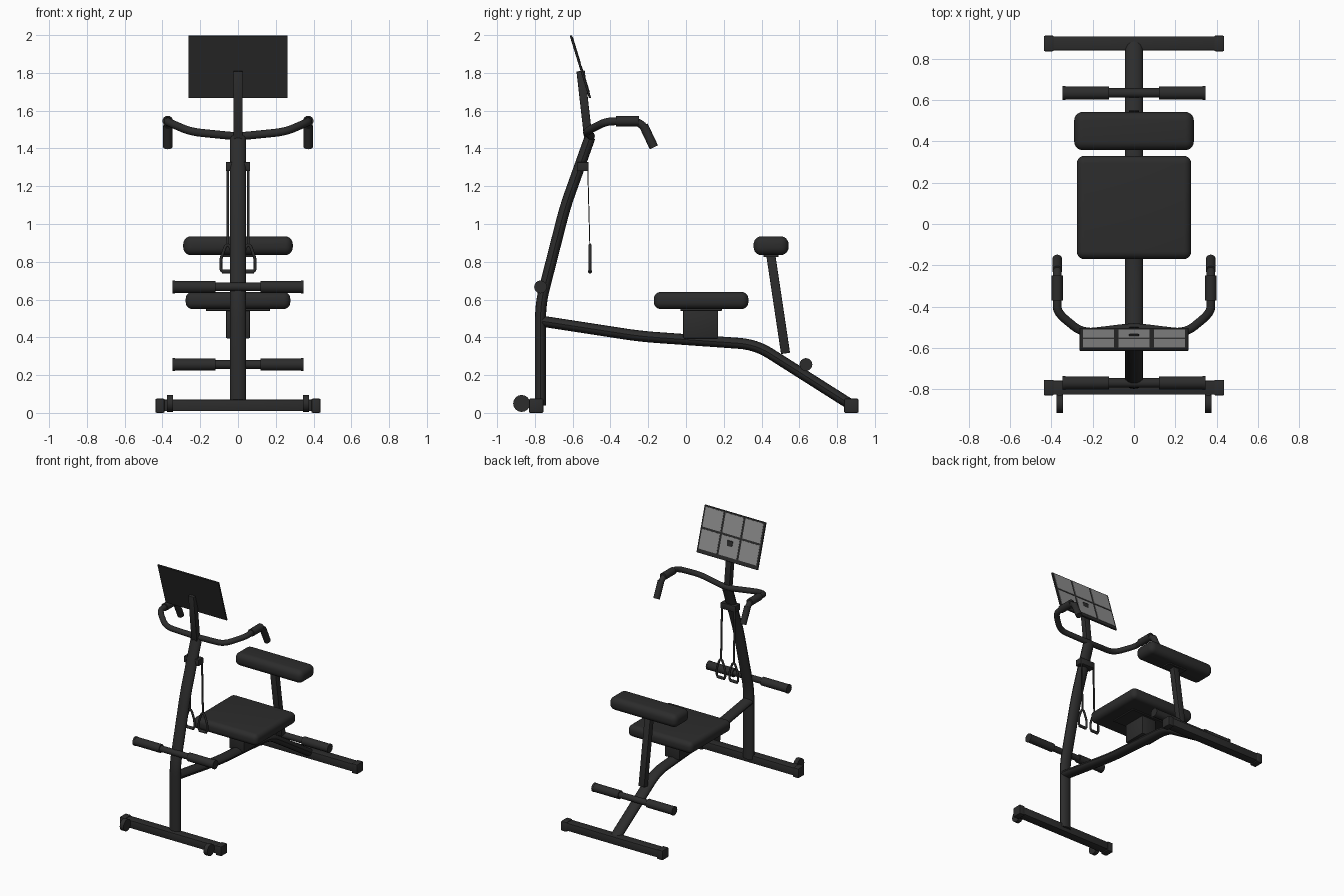
import bpy, bmesh
from mathutils import Vector, Matrix

if "Cube" in bpy.data.objects:
    bpy.data.objects.remove(bpy.data.objects["Cube"])


def material(name, v):
    m = bpy.data.materials.new(name)
    m.diffuse_color = (v, v, v, 1)
    m.use_nodes = True
    m.node_tree.nodes["Principled BSDF"].inputs["Base Color"].default_value = m.diffuse_color
    return m


BLACK = material("matte black", 0.025)
GREY = material("panel grey", 0.27)


def add(name, mesh, mat=BLACK):
    mesh.materials.clear()
    mesh.materials.append(mat)
    ob = bpy.data.objects.new(name, mesh)
    bpy.context.collection.objects.link(ob)
    return ob


def beam(name, p, q, w, d, bevel=0.004, seg=2, mat=BLACK):
    """Bevelled box running from p to q, w wide in x and d deep."""
    p, q = Vector(p), Vector(q)
    axis = q - p
    rot = Vector((0, 0, 1)).rotation_difference(axis).to_matrix().to_4x4()
    bm = bmesh.new()
    bmesh.ops.create_cube(bm, size=1, matrix=Matrix.Diagonal((w, d, axis.length, 1)))
    if bevel:
        bmesh.ops.bevel(bm, geom=bm.edges[:], offset=bevel, segments=seg,
                        profile=0.5, affect='EDGES')
    bm.transform(Matrix.Translation((p + q) / 2) @ rot)
    mesh = bpy.data.meshes.new(name)
    bm.to_mesh(mesh)
    bm.free()
    return add(name, mesh, mat)


def box(name, x, y, z, bevel=0.004, seg=2):
    """Bevelled box from (min, max) ranges."""
    cx, cy = sum(x) / 2, sum(y) / 2
    return beam(name, (cx, cy, z[0]), (cx, cy, z[1]), x[1] - x[0], y[1] - y[0], bevel, seg)


def fillet(pts, r, closed=False):
    """Round the corners of a path."""
    pts = [Vector(p) for p in pts]
    n, out = len(pts), []
    for i, p in enumerate(pts):
        if not closed and i in (0, n - 1):
            out.append(p)
            continue
        u, v = pts[i - 1] - p, pts[(i + 1) % n] - p
        a = p + u.normalized() * min(r, u.length * 0.45)
        b = p + v.normalized() * min(r, v.length * 0.45)
        for k in range(7):
            t = k / 6
            out.append(a * (1 - t) ** 2 + p * 2 * t * (1 - t) + b * t * t)
    return out


def tube(name, pts, r, corner=0.05, closed=False, stretch=1):
    """Round tube along a path; stretch widens the section in x (path on x = 0)."""
    cu = bpy.data.curves.new(name, 'CURVE')
    cu.dimensions = '3D'
    cu.bevel_depth, cu.bevel_resolution, cu.use_fill_caps = r, 6, True
    path = fillet(pts, corner, closed)
    sp = cu.splines.new('POLY')
    sp.points.add(len(path) - 1)
    for sp_pt, p in zip(sp.points, path):
        sp_pt.co = (*p, 1)
    sp.use_cyclic_u = closed
    tmp = bpy.data.objects.new("tmp", cu)
    bpy.context.collection.objects.link(tmp)
    dg = bpy.context.evaluated_depsgraph_get()
    mesh = bpy.data.meshes.new_from_object(tmp.evaluated_get(dg))
    bpy.data.objects.remove(tmp)
    mesh.transform(Matrix.Diagonal((stretch, 1, 1, 1)))
    return add(name, mesh)


# Main frame: oval tubes
tube("front_post", [(0, -0.77, 0.04), (0, -0.77, 0.58), (0, -0.64, 1.09), (0, -0.508, 1.46)],
     0.029, 0.08, stretch=1.5)
tube("main_beam", [(0, -0.76, 0.485), (0, -0.24, 0.405), (0, 0.37, 0.362), (0, 0.87, 0.045)],
     0.029, 0.09, stretch=1.5)

# Floor bars with end caps
for name, y in (("front", -0.793), ("rear", 0.875)):
    box(name + "_floor_bar", (-0.42, 0.42), (y - 0.034, y + 0.034), (0.01, 0.07))
    for s in (-1, 1):
        cx = s * 0.413
        box(name + "_end_cap", (cx - 0.024, cx + 0.024), (y - 0.038, y + 0.038), (0, 0.075), 0.006)

# Transport wheels on short brackets
for s in (-1, 1):
    tube("wheel", [(s * 0.344, -0.87, 0.05), (s * 0.376, -0.87, 0.05)], 0.045)
    box("wheel_bracket", (s * 0.36 - 0.012, s * 0.36 + 0.012), (-0.86, -0.80), (0.03, 0.07))

# Leg rollers
for name, y, z in (("upper", -0.77, 0.667), ("lower", 0.635, 0.256)):
    tube(name + "_roller_bar", [(-0.34, y, z), (0.34, y, z)], 0.023)
    for s in (-1, 1):
        tube(name + "_foam_roller", [(s * 0.12, y, z), (s * 0.335, y, z)], 0.032)
        tube(name + "_roller_cap", [(s * 0.333, y, z), (s * 0.346, y, z)], 0.034)

# Seat
box("seat", (-0.277, 0.277), (-0.17, 0.33), (0.55, 0.64), 0.036, 6)
box("seat_plate", (-0.17, 0.17), (-0.03, 0.19), (0.54, 0.555), 0.002, 1)
box("seat_support", (-0.063, 0.063), (-0.015, 0.17), (0.395, 0.545))

# Arm pad
box("arm_pad", (-0.29, 0.29), (0.358, 0.543), (0.835, 0.935), 0.042, 6)
box("pad_plate", (-0.08, 0.08), (0.41, 0.49), (0.824, 0.84), 0.002, 1)
beam("pad_post", (0, 0.449, 0.835), (0, 0.527, 0.315), 0.05, 0.048)

# Handlebar, mirrored about the centre
half = [(0.25, -0.53, 1.488), (0.372, -0.43, 1.54), (0.372, -0.37, 1.545),
        (0.372, -0.235, 1.545), (0.372, -0.17, 1.408)]
mirrored = [(-x, y, z) for x, y, z in reversed(half)]
tube("handlebar", mirrored + [(0, -0.5, 1.463)] + half, 0.021, 0.06)
for s in (-1, 1):
    tube("grip", [(s * 0.372, -0.37, 1.545), (s * 0.372, -0.25, 1.545)], 0.028)
    tube("grip_end", [(s * 0.372, -0.225, 1.522), (s * 0.372, -0.17, 1.406)], 0.024)

# Display mast and board
beam("mast", (0, -0.517, 1.45), (0, -0.558, 1.81), 0.048, 0.044)
low, high = Vector((0, -0.508, 1.667)), Vector((0, -0.61, 1.998))
beam("display_board", low, high, 0.526, 0.012, 0.002, 1)

# Six display panels on the user side
up = (high - low).normalized()
normal = Vector((0, up.z, -up.y))
for col in (-1, 0, 1):
    for start in (0.03, 0.19):
        c = low + normal * 0.006 + Vector((col * 0.171, 0, 0))
        beam("display_panel", c + up * start, c + up * (start + 0.145), 0.155, 0.005, 0, mat=GREY)

# Pull straps with stirrup handles
box("strap_bracket", (-0.064, 0.064), (-0.577, -0.515), (1.28, 1.328))
for s in (-1, 1):
    x = s * 0.055
    beam("pull_strap", (x, -0.52, 1.29), (x, -0.509, 0.885), 0.014, 0.005, 0)
    loop = [(-0.01, 0.888), (0.01, 0.888), (0.036, 0.815), (0.036, 0.748),
            (-0.036, 0.748), (-0.036, 0.815)]
    tube("stirrup", [(x + dx, -0.508, z) for dx, z in loop], 0.008, 0.02, True)
    tube("stirrup_grip", [(x - 0.03, -0.508, 0.748), (x + 0.03, -0.508, 0.748)], 0.011)

# Smooth shading with sharp edges kept
bpy.ops.object.select_all(action='SELECT')
bpy.context.view_layer.objects.active = bpy.context.collection.objects[0]
bpy.ops.object.shade_smooth_by_angle()
